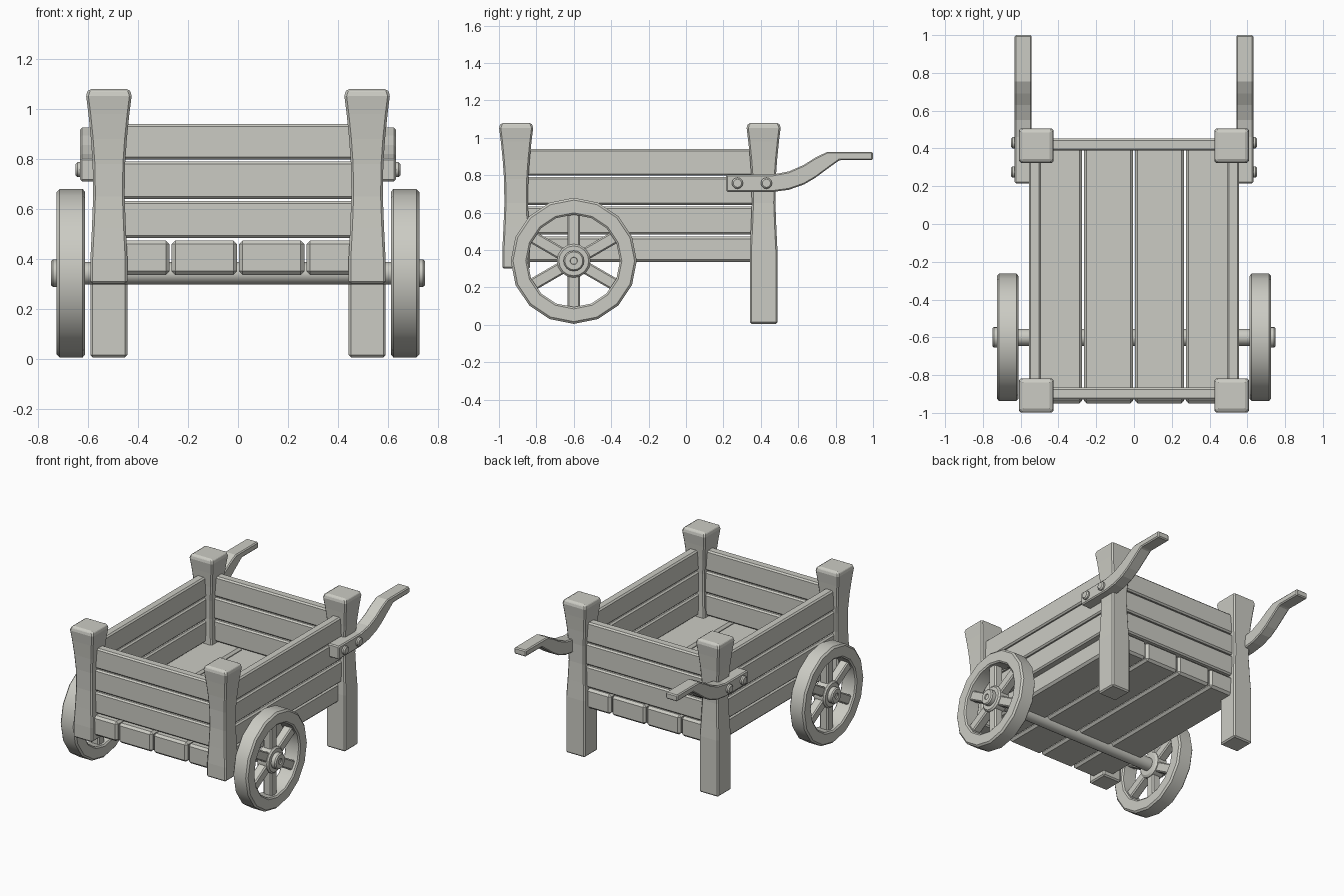
import bpy, bmesh
from math import cos, sin, pi
from mathutils import Matrix, Vector

if "Cube" in bpy.data.objects:
    bpy.data.objects.remove(bpy.data.objects["Cube"], do_unlink=True)

wood = bpy.data.materials.new("pale_grey")
wood.use_nodes = True
GREY = (0.6, 0.6, 0.55, 1)
wood.diffuse_color = GREY
wood.node_tree.nodes["Principled BSDF"].inputs["Base Color"].default_value = GREY


def finish(name, bm, bevel=0.0, smooth=False):
    """Turn a bmesh into a named object, chamfered or smooth shaded."""
    bmesh.ops.recalc_face_normals(bm, faces=bm.faces)
    mesh = bpy.data.meshes.new(name)
    bm.to_mesh(mesh)
    bm.free()
    mesh.materials.append(wood)
    ob = bpy.data.objects.new(name, mesh)
    bpy.context.collection.objects.link(ob)
    if bevel:
        mod = ob.modifiers.new("chamfer", "BEVEL")
        mod.width = bevel
        mod.segments = 1
        mod.limit_method = "ANGLE"
        mod.angle_limit = 0.6
    if smooth:
        bpy.ops.object.select_all(action="DESELECT")
        ob.select_set(True)
        bpy.context.view_layer.objects.active = ob
        bpy.ops.object.shade_smooth_by_angle(angle=0.55)
    return ob


def box(name, lo, hi, bevel=0.01):
    bm = bmesh.new()
    lo, hi = Vector(lo), Vector(hi)
    bmesh.ops.create_cube(bm, size=1, matrix=Matrix.Translation((lo + hi) / 2)
                          @ Matrix.Diagonal((*(hi - lo), 1)))
    return finish(name, bm, bevel)


def loft(bm, rings, closed=False):
    """Skin rings of points; cap the ends unless the loop closes."""
    rings = [[bm.verts.new(p) for p in r] for r in rings]
    n = len(rings[0])
    pairs = list(zip(rings, rings[1:])) + ([(rings[-1], rings[0])] if closed else [])
    for a, b in pairs:
        for i in range(n):
            j = (i + 1) % n
            bm.faces.new((a[i], a[j], b[j], b[i]))
    if not closed:
        bm.faces.new(rings[0])
        bm.faces.new(rings[-1])


def lathe(name, profile, y, z, segs=16, closed=False):
    """Turn (x, radius) points around an axis running along x."""
    bm = bmesh.new()
    loft(bm, [[(x, y + r * cos(2 * pi * i / segs), z + r * sin(2 * pi * i / segs))
               for i in range(segs)] for x, r in profile], closed)
    return finish(name, bm, smooth=True)


def post(name, x, y, bottom):
    rows = [(bottom, .074), (.4, .074), (.52, .068), (.65, .063), (.78, .065),
            (.88, .072), (.98, .082), (1.06, .092), (1.08, .079)]
    bm = bmesh.new()
    loft(bm, [[(x + h * a, y + h * b, z) for a, b in ((-1, -1), (1, -1), (1, 1), (-1, 1))]
              for z, h in rows])
    return finish(name, bm, 0.009)


# Floor boards
for i in range(4):
    x = -0.54 + 0.27 * i
    box(f"floor_board_{i + 1}", (x + .004, -.95, .335), (x + .266, .45, .473), .015)

# Wall boards, three high on each side
for i, (lo, hi) in enumerate(((.483, .632), (.64, .79), (.797, .94))):
    box(f"front_board_{i + 1}", (-.5, -.93, lo), (.5, -.865, hi))
    box(f"back_board_{i + 1}", (-.5, .388, lo), (.5, .453, hi))
    for side, s in (("left", 1), ("right", -1)):
        a, b = sorted((s * .493, s * .557))
        box(f"{side}_board_{i + 1}", (a, -.9, lo), (b, .41, hi))

# Axle
AY, AZ = -0.6, 0.342
lathe("axle", [(-.66, .045), (.66, .045)], AY, AZ)

for side, s in (("left", 1), ("right", -1)):
    # Corner posts
    post(f"{side}_front_post", s * .517, -.908, .3)
    post(f"{side}_back_post", s * .517, .415, .005)

    # Wheel rim, hub and spokes
    rim = [(.612, .325), (.622, .337), (.715, .337), (.726, .325),
           (.726, .257), (.718, .247), (.62, .247), (.612, .257)]
    lathe(f"{side}_wheel_rim", [(s * x, r) for x, r in rim], AY, AZ, closed=True)
    hub = [(.622, .075), (.632, .09), (.705, .09), (.715, .08), (.715, .055),
           (.741, .055), (.749, .048), (.749, .02), (.742, .018)]
    lathe(f"{side}_wheel_hub", [(s * x, r) for x, r in hub], AY, AZ)
    for k in range(6):
        spoke = box(f"{side}_spoke_{k + 1}", (-.032, -.033, .06), (.032, .033, .262), .008)
        spoke.location = (s * .669, AY, AZ)
        spoke.rotation_euler.x = k * pi / 3

    # Cranked handle, swept from (y, bottom, top) stations
    stations = [(.215, .71, .803), (.46, .71, .803), (.55, .722, .82),
                (.63, .75, .855), (.69, .785, .893), (.755, .833, .925),
                (.82, .88, .925), (1, .88, .925)]
    bm = bmesh.new()
    loft(bm, [[(s * .542, y, lo), (s * .632, y, lo), (s * .632, y, hi), (s * .542, y, hi)]
              for y, lo, hi in stations])
    finish(f"{side}_handle", bm, .007)

    # Handle bolts
    for k, y in enumerate((.275, .43)):
        bolt = [(.6, .03), (.643, .03), (.651, .022)]
        lathe(f"{side}_bolt_{k + 1}", [(s * x, r) for x, r in bolt], y, .757, 12)
